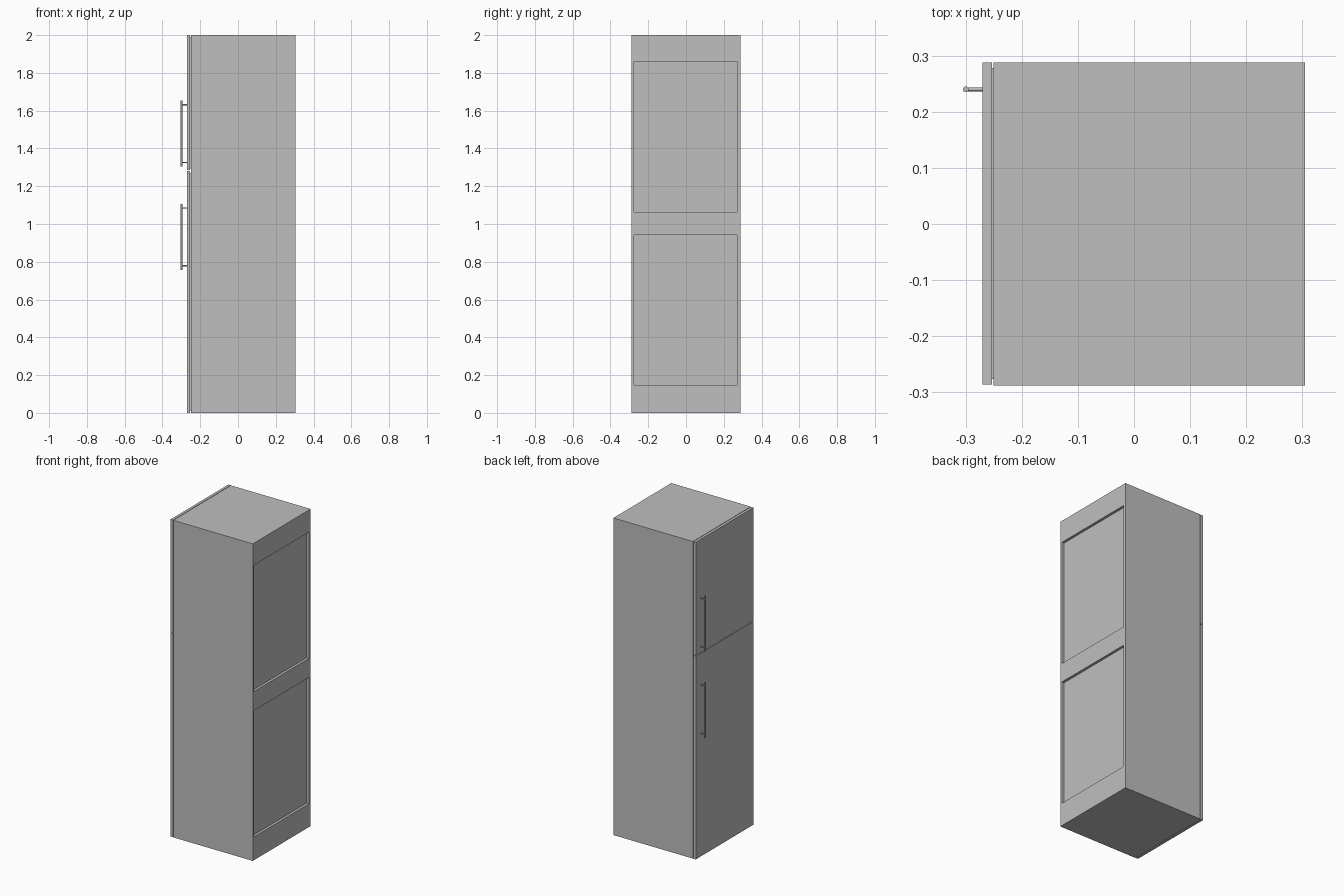
import bpy, bmesh, math
from mathutils import Matrix, Vector

cube = bpy.data.objects.get("Cube")
if cube:
    bpy.data.objects.remove(cube, do_unlink=True)

# One plain grey finish
grey = bpy.data.materials.new("light_grey")
grey.use_nodes = True
colour = (0.52, 0.52, 0.52, 1)
grey.diffuse_color = colour
grey.node_tree.nodes["Principled BSDF"].inputs["Base Color"].default_value = colour


def add_box(bm, lo, hi):
    lo, hi = Vector(lo), Vector(hi)
    matrix = Matrix.Translation((lo + hi) / 2) @ Matrix.Diagonal((*(hi - lo), 1))
    bmesh.ops.create_cube(bm, size=1, matrix=matrix)


def add_rod(bm, start, end, radius, sides=16):
    start, end = Vector(start), Vector(end)
    axis = end - start
    turn = axis.to_track_quat('Z', 'Y').to_matrix().to_4x4()
    bmesh.ops.create_cone(bm, cap_ends=True, segments=sides, radius1=radius,
                          radius2=radius, depth=axis.length,
                          matrix=Matrix.Translation((start + end) / 2) @ turn)


def make_object(name, bm):
    mesh = bpy.data.meshes.new(name)
    bm.to_mesh(mesh)
    bm.free()
    mesh.materials.append(grey)
    obj = bpy.data.objects.new(name, mesh)
    bpy.context.collection.objects.link(obj)
    return obj


def make_box(name, lo, hi):
    bm = bmesh.new()
    add_box(bm, lo, hi)
    return make_object(name, bm)


# Cabinet body with two recessed panels in the +x side
W = 0.288
bm = bmesh.new()
add_box(bm, (-0.25, -W, 0), (0.305, W, 2))
panel_y = (-0.275, 0.271)
panel_z = ((0.147, 0.943), (1.064, 1.86))
cuts = [((0, y, 0), (0, 1, 0)) for y in panel_y]
cuts += [((0, 0, z), (0, 0, 1)) for pair in panel_z for z in pair]
for point, normal in cuts:
    side = [f for f in bm.faces if f.normal.x > 0.9]
    geom = side + list({e for f in side for e in f.edges}) + list({v for f in side for v in f.verts})
    bmesh.ops.bisect_plane(bm, geom=geom, plane_co=point, plane_no=normal)
    bm.normal_update()
recesses = []
for f in bm.faces:
    c = f.calc_center_median()
    if f.normal.x > 0.9 and panel_y[0] < c.y < panel_y[1]:
        if any(a < c.z < b for a, b in panel_z):
            recesses.append(f)
bmesh.ops.inset_individual(bm, faces=recesses, thickness=0, depth=-0.016)
make_object("cabinet_body", bm)

# Doors, each with a thin seal set in from the edges and a bar handle
for name, z0, z1, bar0, bar1 in (("lower", 0.0, 1.281, 0.757, 1.107),
                                 ("upper", 1.285, 2.0, 1.304, 1.654)):
    make_box(name + "_door", (-0.27, -0.286, z0), (-0.253, W, z1))
    make_box(name + "_door_seal", (-0.2535, -0.276, z0 + 0.01), (-0.2495, 0.278, z1 - 0.01))
    bm = bmesh.new()
    add_rod(bm, (-0.30, 0.24, bar0), (-0.30, 0.24, bar1), 0.005)
    for z in (bar0 + 0.022, bar1 - 0.022):
        add_rod(bm, (-0.30, 0.24, z), (-0.269, 0.24, z), 0.0035)
    handle = make_object(name + "_handle", bm)
    bpy.ops.object.select_all(action='DESELECT')
    handle.select_set(True)
    bpy.context.view_layer.objects.active = handle
    bpy.ops.object.shade_smooth_by_angle(angle=math.radians(40))
